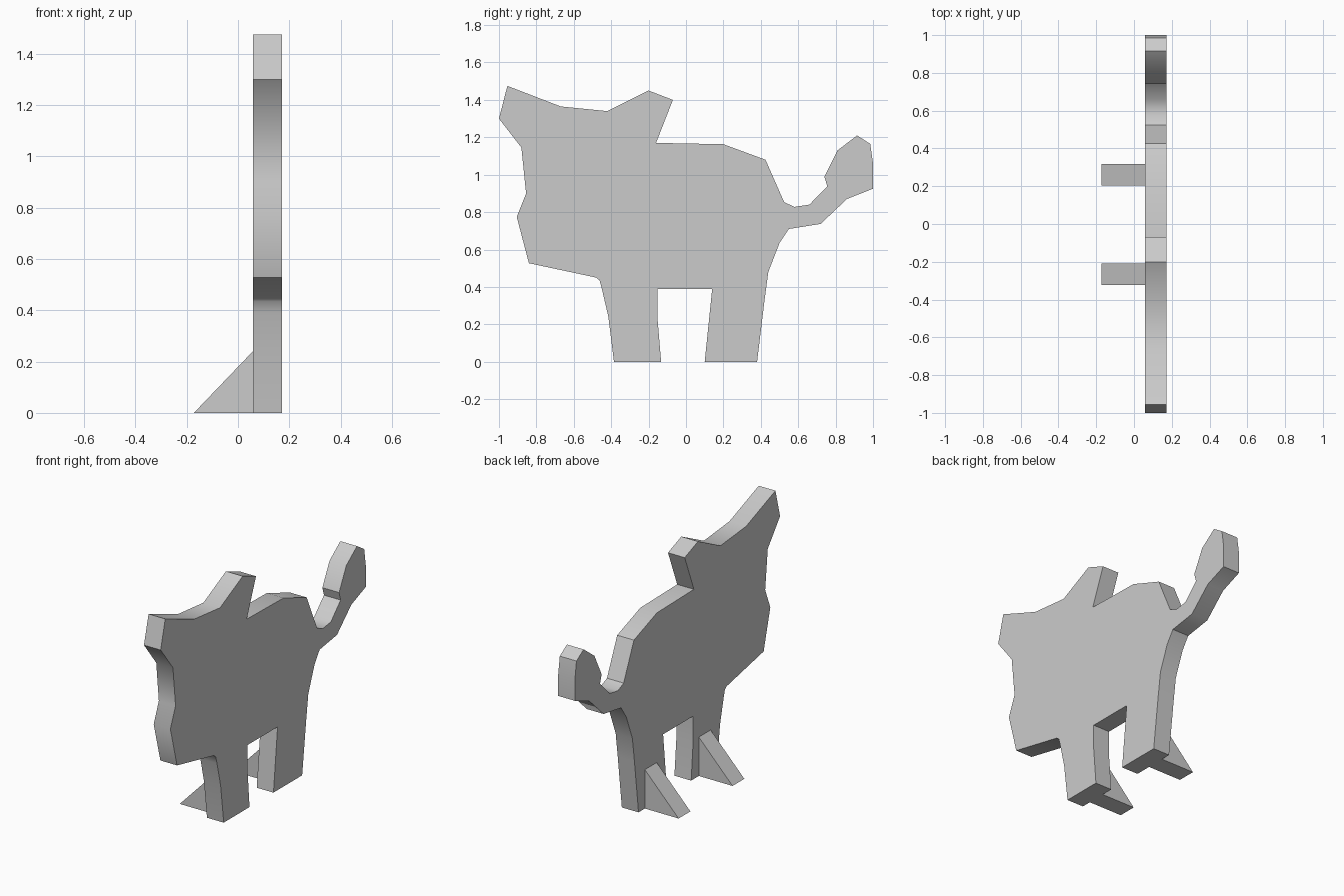
import bpy
import bmesh
import math
from mathutils import Vector

cube = bpy.data.objects.get("Cube")
if cube:
    bpy.data.objects.remove(cube, do_unlink=True)

# Single plain grey material
grey = bpy.data.materials.new("plain grey")
grey.use_nodes = True
colour = (0.6, 0.6, 0.6, 1)
grey.diffuse_color = colour
grey.node_tree.nodes["Principled BSDF"].inputs["Base Color"].default_value = colour


def extrude_outline(name, corners, direction):
    """Make a solid by extruding a closed flat outline along a direction."""
    bm = bmesh.new()
    face = bm.faces.new([bm.verts.new(c) for c in corners])
    result = bmesh.ops.extrude_face_region(bm, geom=[face], use_keep_orig=True)
    moved = [v for v in result["geom"] if isinstance(v, bmesh.types.BMVert)]
    bmesh.ops.translate(bm, vec=Vector(direction), verts=moved)
    bmesh.ops.recalc_face_normals(bm, faces=bm.faces)
    mesh = bpy.data.meshes.new(name)
    bm.to_mesh(mesh)
    bm.free()
    mesh.materials.append(grey)
    obj = bpy.data.objects.new(name, mesh)
    bpy.context.collection.objects.link(obj)
    bpy.ops.object.select_all(action="DESELECT")
    obj.select_set(True)
    bpy.context.view_layer.objects.active = obj
    bpy.ops.object.shade_smooth_by_angle(angle=math.radians(40))
    return obj


# Side outline as (y, z) points, section by section around the animal
head = [(-1, 1.3), (-.955, 1.475), (-.67, 1.365), (-.42, 1.34),
        (-.2, 1.45), (-.07, 1.4), (-.16, 1.17)]
back = [(.2, 1.163), (.425, 1.08), (.525, .853), (.58, .828)]
tail = [(.66, .84), (.755, .938), (.74, .99), (.81, 1.13), (.915, 1.21),
        (.985, 1.165), (1, 1.06), (1, .925), (.86, .87), (.72, .737), (.55, .71)]
hind_leg = [(.5, .635), (.44, .48), (.42, .33), (.38, 0), (.1, 0), (.14, .39)]
fore_leg = [(-.153, .39), (-.153, .24), (-.133, 0), (-.385, 0),
            (-.415, .24), (-.45, .39), (-.462, .435), (-.48, .45)]
chest = [(-.84, .527), (-.905, .775), (-.855, .9), (-.88, 1.145)]

board_right, board_left = .058, .172
outline = head + back + tail + hind_leg + fore_leg + chest
extrude_outline("animal_board", [(board_right, y, z) for y, z in outline],
                (board_left - board_right, 0, 0))

# Triangular props that hold the board upright behind each leg
prop_profile = [(-board_left, 0), (board_right, 0), (board_right, .24)]
for name, y in (("front_prop", -.323), ("rear_prop", .203)):
    extrude_outline(name, [(x, y, z) for x, z in prop_profile], (0, .115, 0))
